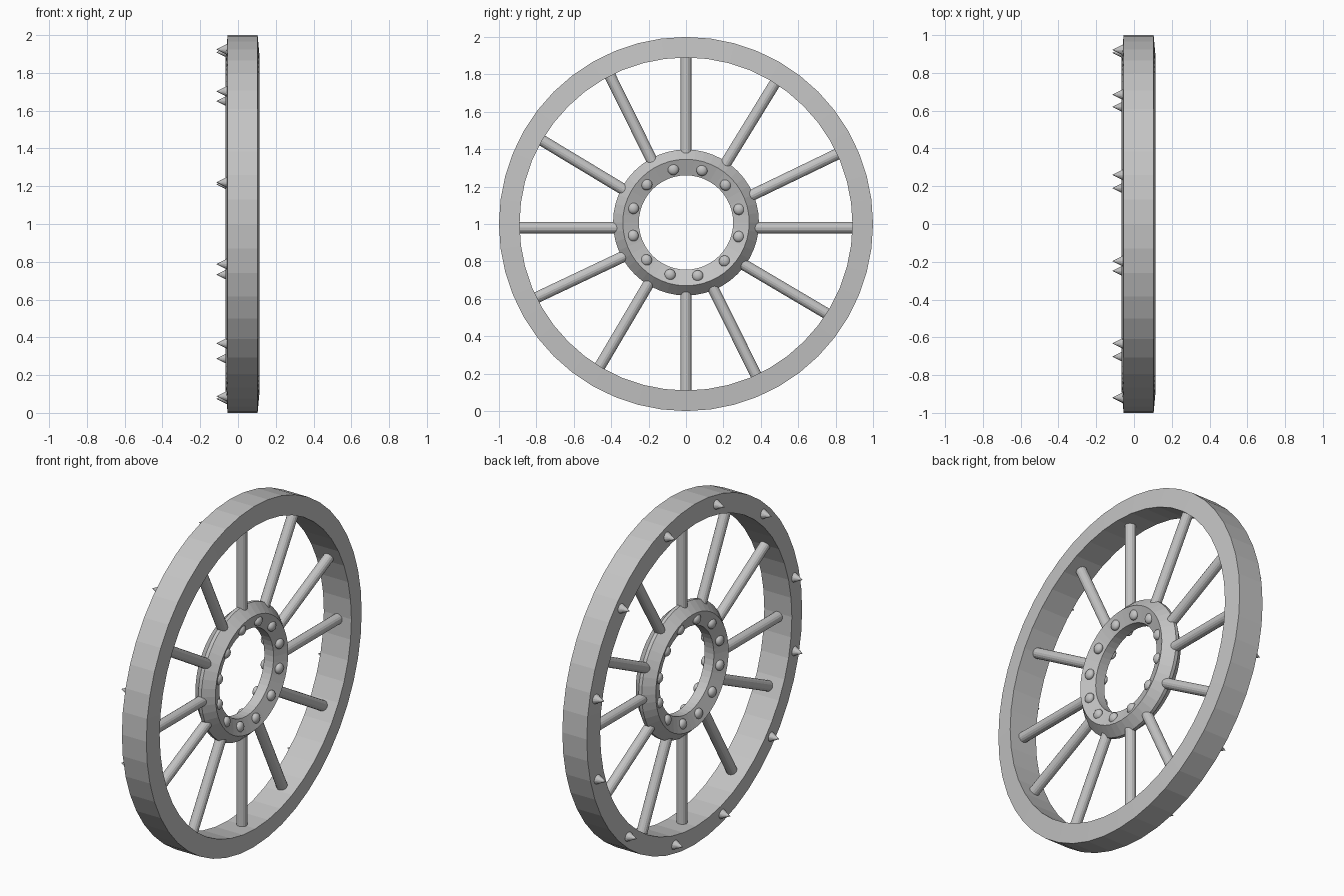
import bpy, bmesh, math
from mathutils import Vector, Matrix

if "Cube" in bpy.data.objects:
    bpy.data.objects.remove(bpy.data.objects["Cube"])

grey = bpy.data.materials.new("plain_grey")
grey.diffuse_color = (0.55, 0.55, 0.55, 1)
grey.use_nodes = True
grey.node_tree.nodes["Principled BSDF"].inputs["Base Color"].default_value = grey.diffuse_color


def finish(name, bm, smooth=False):
    bmesh.ops.recalc_face_normals(bm, faces=bm.faces)
    me = bpy.data.meshes.new(name)
    bm.to_mesh(me)
    bm.free()
    me.materials.append(grey)
    for p in me.polygons:
        p.use_smooth = smooth
    ob = bpy.data.objects.new(name, me)
    bpy.context.collection.objects.link(ob)
    return ob


def ring(name, profile, zc, n=48):
    """Revolve a closed (radius, x) profile around the x axis."""
    bm = bmesh.new()
    loops = []
    for i in range(n):
        a = 2 * math.pi * i / n
        loops.append([bm.verts.new((x, r * math.cos(a), zc + r * math.sin(a)))
                      for r, x in profile])
    m = len(profile)
    for i in range(n):
        p, q = loops[i], loops[(i + 1) % n]
        for j in range(m):
            k = (j + 1) % m
            bm.faces.new((p[j], p[k], q[k], q[j]))
    return finish(name, bm)


def rod(name, a, b, r1, r2, n=16):
    """Cylinder or cone from point a to point b."""
    a, b = Vector(a), Vector(b)
    d = b - a
    bm = bmesh.new()
    mat = Matrix.Translation((a + b) / 2) @ d.to_track_quat('Z', 'Y').to_matrix().to_4x4()
    bmesh.ops.create_cone(bm, cap_ends=True, segments=n, radius1=r1, radius2=r2,
                          depth=d.length, matrix=mat)
    return finish(name, bm)


XC = 0.025   # mid plane of the wheel
HZ = 1.008   # hub centre height

# Outer rim, slightly wider at its inner edge
ring("rim", [(1.0, -0.055), (1.0, 0.104), (0.89, 0.114), (0.89, -0.065)], 1.0)

# Hub ring with a raised ridge on both sides
ring("hub", [(0.39, XC - 0.01), (0.39, XC + 0.01), (0.338, XC + 0.065), (0.252, XC + 0.03),
             (0.252, XC - 0.03), (0.338, XC - 0.065)], HZ)

# Spokes: (y, z) at the hub, then (y, z) at the rim, relative to the wheel centre
spokes = [
    (0, .37, 0, .89), (.21, .32, .48, .76), (.355, .155, .815, .377), (.37, -.02, .89, -.02),
    (.30, -.212, .757, -.482), (.14, -.335, .378, -.815), (0, -.357, 0, -.89),
    (-.193, -.308, -.463, -.765), (-.327, -.17, -.80, -.394), (-.365, -.02, -.89, -.02),
    (-.327, .18, -.775, .45), (-.177, .33, -.41, .80)]
for i, (y0, z0, y1, z1) in enumerate(spokes):
    a, b = Vector((XC, y0, 1 + z0)), Vector((XC, y1, 1 + z1))
    d = (b - a).normalized()
    rod(f"spoke_{i + 1}", a - d * 0.03, b + d * 0.012, 0.03, 0.03)

# Domed studs on both faces of the hub
stud_angles = [14, 43.5, 73, 103.5, 136, 165, 194, 223.5, 253, 282.5, 315, 345]
for i, deg in enumerate(stud_angles):
    a = math.radians(deg)
    for side, label in ((1, "right"), (-1, "left")):
        bm = bmesh.new()
        mat = (Matrix.Translation((XC + side * 0.046, 0.292 * math.cos(a), HZ + 0.292 * math.sin(a)))
               @ Matrix.Diagonal((0.7, 1, 1, 1)))
        bmesh.ops.create_uvsphere(bm, u_segments=16, v_segments=10, radius=0.03, matrix=mat)
        finish(f"hub_stud_{label}_{i + 1}", bm, smooth=True)

# Pointed spikes on the left face of the rim
spike_angles = [12.8, 43.5, 74, 102, 132, 166.5, 193, 222, 254.8, 281.6, 311, 343.5]
for i, deg in enumerate(spike_angles):
    a = math.radians(deg)
    y, z = 0.945 * math.cos(a), 1 + 0.945 * math.sin(a)
    rod(f"rim_spike_{i + 1}", (-0.055, y, z), (-0.115, y, z), 0.03, 0.0)
